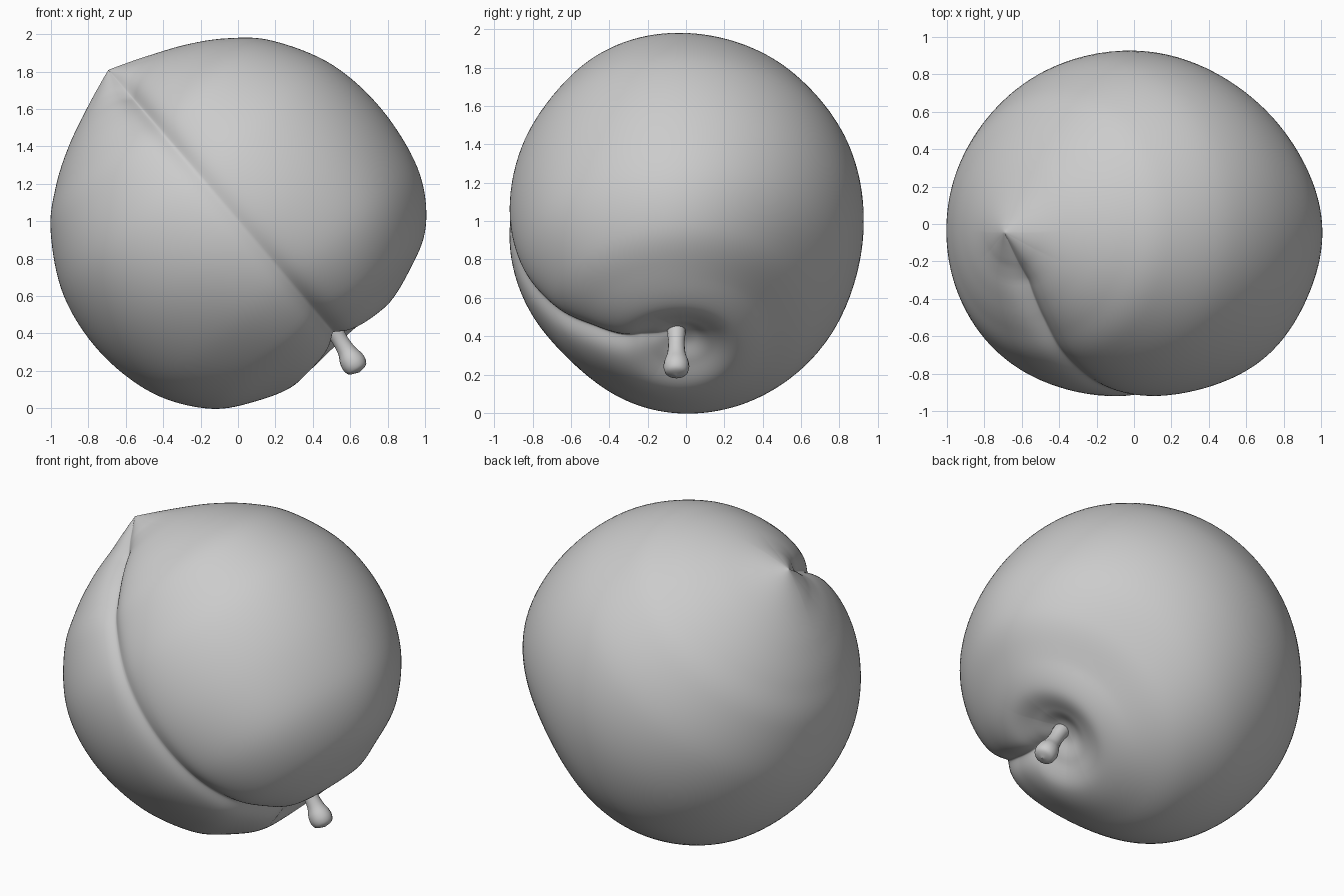
import bpy, bmesh, math
from mathutils import Matrix, Vector

if "Cube" in bpy.data.objects:
    bpy.data.objects.remove(bpy.data.objects["Cube"])

# Fruit frame: local z runs from stem to tip, tilted in the x-z plane
TILT = Matrix.Translation((0, 0, 1.0)) @ Matrix.Rotation(math.radians(-40.6), 4, 'Y')

# Half profile (radius, height) from stem hollow to pointed tip
PROFILE = [(0, -.76), (.07, -.775), (.17, -.825), (.33, -.868), (.54, -.80), (.75, -.665),
           (.92, -.40), (.985, -.05), (.935, .30), (.77, .605), (.60, .77),
           (.41, .893), (.21, .985), (.07, 1.04), (0, 1.065)]

# Gentle dents and swellings: (world direction, amount, spread)
UNEVEN = [((.66, .64, -.40), -.09, .40), ((0, -.65, -.76), -.05, .32),
          ((.2, -.3, .9), .018, .35), ((-.75, -.65, -.1), .04, .35),
          ((1, -.05, .06), .022, .25), ((.72, -.68, 0), .025, .25)]
LOCAL = TILT.to_3x3().transposed()
UNEVEN = [((LOCAL @ Vector(d)).normalized(), a, w) for d, a, w in UNEVEN]


def spline(points, steps):
    """Smooth curve through the given points."""
    pts = [Vector(p) for p in points]
    pts = [2 * pts[0] - pts[1]] + pts + [2 * pts[-1] - pts[-2]]
    out = []
    for a, b, c, d in zip(pts, pts[1:], pts[2:], pts[3:]):
        for i in range(steps):
            t = i / steps
            out.append(.5 * (2 * b + (c - a) * t + (2 * a - 5 * b + 4 * c - d) * t * t
                             + (3 * b - a - 3 * c + d) * t ** 3))
    return out + [pts[-2]]


def shape(r, s, phi):
    """Point on the skin; phi = 0 is the groove facing the front."""
    x, y = r * math.sin(phi), -r * math.cos(phi)
    x *= .985 if x > 0 else 1.03
    y *= .95
    p = Vector((x, y, s))
    d = p.normalized()
    swell = sum(a * math.exp(-(1 - d.dot(v)) / (w * w)) for v, a, w in UNEVEN)
    swell *= min(1, r / .5)
    if y < 0:
        end, reach = (.045, .3) if s > 0 else (.055, .25)
        depth = (.04 + end * min(1, abs(s) / .8) ** 2) * min(1, r / reach)
        narrow = min(.06, .3 * r)
        cut = (.65 * math.exp(-(abs(x) / narrow) ** 1.4)
               + .35 * math.exp(-(x / (3 * narrow)) ** 2))
        swell -= depth * cut * min(1, -y / (.5 * r))
    p *= 1 + swell
    p.y -= .045 * min(1, abs(s)) ** 4
    return p


# Fruit body
SEG = 240
bm = bmesh.new()
rings = []
prof = spline(PROFILE, 8)
for r, s in prof[1:-1]:
    ring = []
    for k in range(SEG):
        u = k / SEG * 2 - 1
        phi = math.pi * (.5 * u + .5 * u ** 3)      # finer spacing at the groove
        ring.append(bm.verts.new(shape(max(r, .001), s, phi)))
    rings.append(ring)
for a, b in zip(rings, rings[1:]):
    for k in range(SEG):
        j = (k + 1) % SEG
        bm.faces.new((a[k], a[j], b[j], b[k]))
for ring, (r, s) in ((rings[0], prof[0]), (rings[-1], prof[-1])):
    pole = bm.verts.new(shape(1e-5, s, 0))
    for k in range(SEG):
        bm.faces.new((ring[k], ring[(k + 1) % SEG], pole))
bmesh.ops.recalc_face_normals(bm, faces=bm.faces)
for f in bm.faces:
    f.smooth = True
mesh = bpy.data.meshes.new("fruit_body")
bm.to_mesh(mesh)
bm.free()
body = bpy.data.objects.new("fruit_body", mesh)
body.matrix_world = TILT
bpy.context.collection.objects.link(body)

# Stem with a knobbed end: (offset across, height, thickness)
STEM = [(.01, -.73, .05), (.01, -.78, .047), (0, -.84, .043), (-.01, -.90, .048),
        (-.02, -.95, .064), (-.026, -.99, .066), (-.031, -1.02, .05), (-.034, -1.035, .002)]
curve = bpy.data.curves.new("stem", 'CURVE')
curve.dimensions = '3D'
curve.bevel_depth = 1
curve.bevel_resolution = 6
path = spline(STEM, 4)
line = curve.splines.new('POLY')
line.points.add(len(path) - 1)
for pt, (x, s, rad) in zip(line.points, path):
    pt.co = (x, -.05, s, 1)
    pt.radius = max(rad, .002)
line.use_smooth = True
stem = bpy.data.objects.new("stem", curve)
stem.matrix_world = TILT
bpy.context.collection.objects.link(stem)
